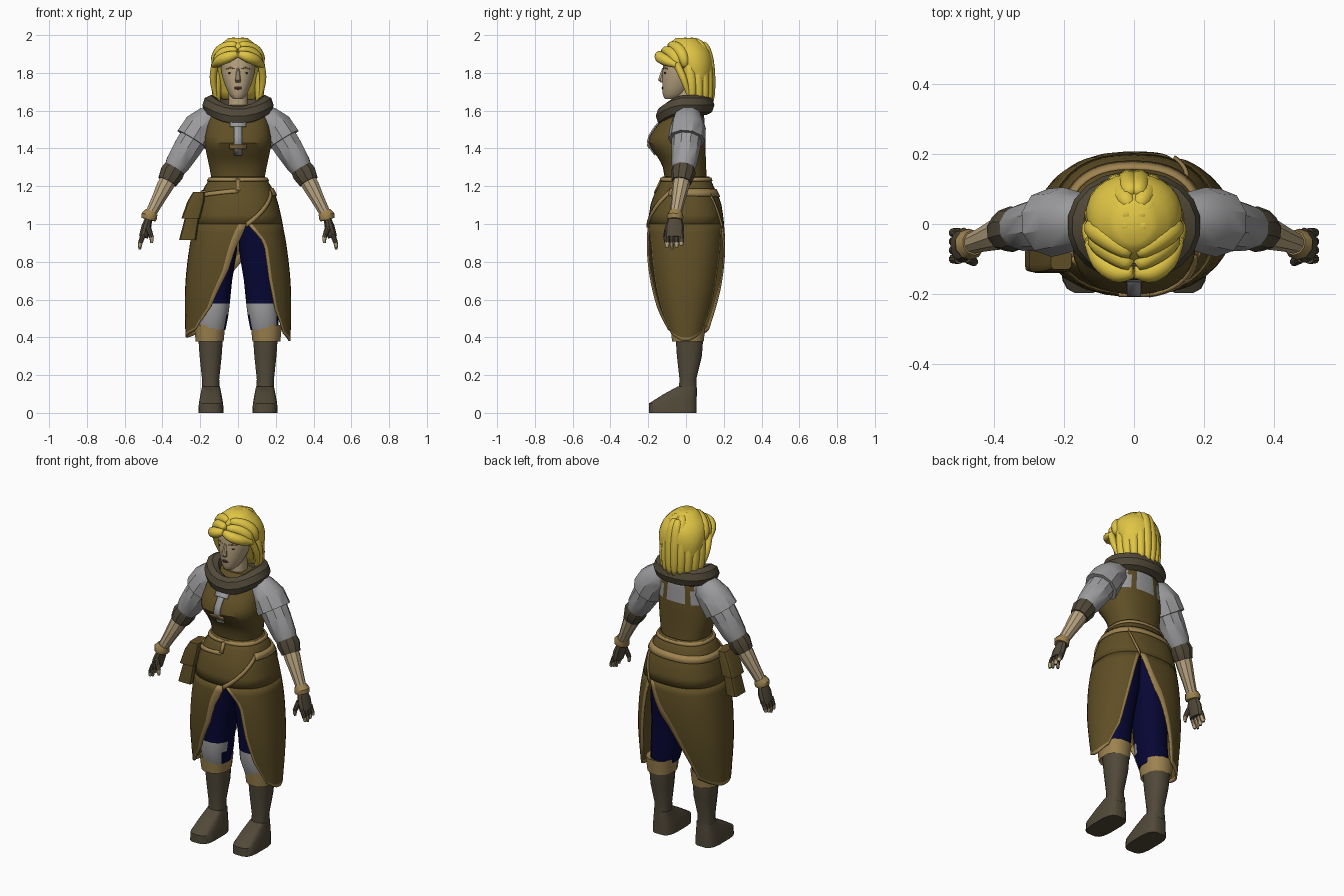
import bpy, bmesh
from math import sin, cos, pi, radians, copysign, sqrt
from mathutils import Vector

if "Cube" in bpy.data.objects:
    bpy.data.objects.remove(bpy.data.objects["Cube"])


def material(name, *rgb):
    mat = bpy.data.materials.new(name)
    mat.use_nodes = True
    mat.diffuse_color = (*rgb, 1)
    mat.node_tree.nodes["Principled BSDF"].inputs["Base Color"].default_value = (*rgb, 1)
    return mat


BROWN = material("brown leather", .115, .078, .019)
TAN = material("tan trim", .34, .225, .08)
DARK = material("dark leather", .083, .067, .041)
GREY = material("grey cloth", .33, .33, .34)
HAIR = material("yellow hair", .75, .56, .06)
SKIN = material("skin", .48, .37, .22)
NAVY = material("navy cloth", .002, .002, .035)
LIPS = material("dark red", .05, .02, .02)


def grid(name, rows, mats, wrap=True, caps=True, rule=None, mirror=False, thick=0, angle=35):
    """Skin rows of points; rule(centre, row, column) picks the material."""
    bm = bmesh.new()
    verts = [[bm.verts.new(p) for p in row] for row in rows]
    count = len(rows[0])
    for i in range(len(rows) - 1):
        for j in range(count if wrap else count - 1):
            k = (j + 1) % count
            face = bm.faces.new((verts[i][j], verts[i][k], verts[i + 1][k], verts[i + 1][j]))
            if rule:
                face.material_index = rule(face.calc_center_median(), i, j)
    if wrap and caps:
        bm.faces.new(verts[0])
        bm.faces.new(verts[-1])
    bmesh.ops.recalc_face_normals(bm, faces=bm.faces)
    mesh = bpy.data.meshes.new(name)
    bm.to_mesh(mesh)
    bm.free()
    mesh.shade_smooth()
    mesh.set_sharp_from_angle(angle=radians(angle))
    for mat in mats:
        mesh.materials.append(mat)
    part = bpy.data.objects.new(name, mesh)
    bpy.context.collection.objects.link(part)
    if thick:
        solid = part.modifiers.new("thickness", "SOLIDIFY")
        solid.thickness, solid.offset = thick, 0
    if mirror:
        part.modifiers.new("mirror", "MIRROR")


def spline(points, steps):
    """Smooth path through points of any number of values."""
    p = [Vector(q) for q in points]
    path = []
    for a, b, c, d in zip(p[:1] + p, p, p[1:], p[2:] + p[-1:]):
        for s in range(steps):
            t = s / steps
            path.append(b + ((c - a) * t + (2 * a - 5 * b + 4 * c - d) * t ** 2
                             + (3 * b - a - 3 * c + d) * t ** 3) / 2)
    return path + p[-1:]


def interp(table, z):
    """Linear lookup in vectors sorted by falling height."""
    for a, b in zip(table, table[1:]):
        if z >= b[0]:
            return a.lerp(b, min(1, max(0, (a[0] - z) / (a[0] - b[0]))))
    return table[-1]


def oval(angle, x, y, z, rx, ry, e):
    """Point on a rounded-box oval; angle 0 is the front, a quarter turn is +x."""
    def power(v):
        return copysign(abs(v) ** (2 / e), v)
    return Vector((x + rx * power(sin(angle)), y - ry * power(cos(angle)), z))


def loft(name, rings, *mats, n=16, e=2.4, dip=0, x=0, lean=0, smooth=1, **options):
    """rings: (z, y, rx, ry); dip lowers the front, lean moves x with height."""
    base = rings[0][0]
    angles = [2 * pi * (j + .5) / n for j in range(n)]
    rows = [[oval(a, x + lean * (z - base), y, z - dip * max(0, cos(a)) ** 2, rx, ry, e) for a in angles]
            for z, y, rx, ry in spline(rings, smooth)]
    grid(name, rows, mats, **options)


def tube(name, points, *mats, n=10, smooth=1, flat=1, **options):
    """points: (x, y, z, radius) along a path; flat squeezes the section."""
    path = spline(points, smooth)
    rows, side = [], Vector((0, 1, 0))
    for i, q in enumerate(path):
        along = (path[min(i + 1, len(path) - 1)] - path[max(i - 1, 0)]).to_3d().normalized()
        side = (side - along * side.dot(along)).normalized()
        other = along.cross(side) * flat
        turns = [2 * pi * j / n for j in range(n)]
        rows.append([q.to_3d() + q.w * (side * cos(a) + other * sin(a)) for a in turns])
    grid(name, rows, mats, **options)


def bead(name, x, y, z, rx, ry, rz, mat, **options):
    """Small ellipsoid for facial features."""
    turns = [radians(d) for d in range(-80, 81, 40)]
    loft(name, [(z + rz * sin(t), y, rx * cos(t), ry * cos(t)) for t in turns], mat, x=x, e=2, **options)


# Skirt surface (z, rx, ry), shared by hips, panels and trims
SKIRT = spline([(1.25, .138, .118), (1.18, .18, .15), (1.1, .21, .183), (.9, .25, .203),
                (.7, .273, .188), (.55, .276, .162), (.38, .273, .12)], 4)


def skirt(degrees, z, off=0):
    rx, ry = interp(SKIRT, z)[1:]
    return oval(radians(degrees), 0, 0, z, rx + off, ry + off, 2.4)


grid("hips", [[skirt(j * 10, 1.25 - k * .05) for j in range(36)] for k in range(6)],
     [BROWN], caps=False, thick=.01)

# Skirt panels: (z, start angle, end angle), bordered by trim
PANELS = {
    "left_skirt_panel": [(1, 9, 156), (.9, 29, 150), (.7, 33, 143), (.55, 41, 137), (.38, 64, 115)],
    "right_skirt_panel": [(1, 8, -204), (.9, 0, -193), (.75, -8, -177), (.55, -28, -157), (.4, -60, -143)],
}
across = [0, .035] + [i / 14 for i in range(1, 14)] + [.965, 1]
down = [i / 14 for i in range(14)] + [.97, 1]
for name, table in PANELS.items():
    edges = spline(table, 1)
    low = table[-1][0]
    rows = []
    for t in down:
        rows.append([])
        for u in across:
            z = 1 - t * (1 - low - .04 * (2 * u - 1) ** 2)
            start, end = interp(edges, z)[1:]
            rows[-1].append(skirt(start + (end - start) * u, z))
    borders = (0, len(across) - 2)
    grid(name, rows, [BROWN, TAN], wrap=False, thick=.01,
         rule=lambda c, i, j: int(i == len(down) - 2 or j in borders))


def ribbon(name, start, start_z, end, end_z, width, steps=12):
    """Trim band lying on the skirt surface."""
    rows = []
    for i in range(steps + 1):
        t = i / steps
        a, z = start + (end - start) * t, start_z + (end_z - start_z) * t
        rows.append([skirt(a, z + side * width / 2, .008) for side in (-1, 1)])
    grid(name, rows, [TAN], wrap=False, thick=.01)


ribbon("waist_trim", 0, 1.235, 360, 1.235, .018, steps=36)
ribbon("jacket_hem_trim", 62, 1.17, 300, 1.155, .038, steps=28)
ribbon("jacket_front_hem", 300, 1.155, 360, 1.175, .02)
ribbon("jacket_edge_trim", -2, 1.205, 2, 1.205, .06)
ribbon("wrap_trim", 7, .995, 62, 1.17, .028)
ribbon("back_wrap_trim", 156, .99, 135, 1.15, .025)

# Belt pouch on the right hip
loft("pouch_lower", [(.915, -.085, .045, .052), (1.09, -.08, .035, .045)], BROWN, x=-.267, lean=.2, e=7)
loft("pouch_flap", [(1.03, -.08, .05, .06), (1.12, -.08, .045, .058), (1.17, -.08, .03, .05)],
     BROWN, x=-.25, lean=.3, e=7)

# Bodice with the shirt showing between the back straps
TORSO = spline([(1.63, .01, .1, .07), (1.59, 0, .15, .095), (1.5, -.035, .17, .135), (1.43, -.048, .177, .152),
                (1.36, -.025, .165, .13), (1.3, -.008, .152, .115), (1.22, 0, .137, .112)], 2)
loft("bodice", TORSO, BROWN, GREY, n=32,
     rule=lambda c, i, j: int(c.y > .02 and c.z > 1.48 and not .05 < abs(c.x) < .1))


def plate(name, half, low, high, mat, off=.005):
    """Thin panel lying on the front of the bodice."""
    rows = []
    for k in range(6):
        z = low + (high - low) * k / 5
        y, rx, ry = interp(TORSO, z)[1:]
        rows.append([(x, y - ry - off, z) for x in (-half, half)])
    grid(name, rows, [mat], wrap=False, thick=.008)


plate("shirt_placket", .02, 1.365, 1.54, GREY)
plate("shirt_neck", .042, 1.515, 1.545, GREY)
plate("chest_strap", .045, 1.4, 1.42, TAN, off=.01)

# Cowl collar: an oval ring that dips at the front
turns = [radians(d) for d in range(0, 361, 45)]
loft("cowl", [(1.63 + .053 * sin(t), -.005, .145 + .046 * cos(t), .115 + .042 * cos(t)) for t in turns],
     DARK, n=20, e=2.1, dip=.06, caps=False)

# Head and face
loft("neck", [(1.55, .01, .06, .055), (1.61, 0, .05, .05), (1.73, 0, .05, .05)], SKIN)
loft("head", [(1.662, -.08, .024, .032), (1.69, -.06, .05, .064), (1.77, -.03, .082, .097),
              (1.83, -.02, .091, .103), (1.9, -.01, .093, .105), (1.96, 0, .06, .07)],
     SKIN, n=20, e=2.1, smooth=2)
loft("nose", [(1.748, -.12, .015, .012), (1.762, -.128, .016, .022), (1.825, -.115, .008, .012)],
     SKIN, n=8, e=2)
bead("lips", 0, -.122, 1.72, .023, .007, .011, LIPS)
bead("eye", .037, -.11, 1.8, .018, .007, .007, LIPS, mirror=True)
tube("eyebrow", [(.015, -.118, 1.822, .005), (.04, -.11, 1.828, .006), (.064, -.094, 1.82, .003)],
     TAN, mirror=True)

# Hair: a cap under locks that sweep down from the parting
loft("hair_cap", [(1.66, .07, .09, .045), (1.82, .045, .135, .1), (1.92, .01, .12, .115), (1.985, 0, .05, .055)],
     HAIR, n=24, e=2, smooth=3, angle=80)
LOCKS = 7
for i in range(LOCKS):
    share = i / (LOCKS - 1)
    root_y = -.12 + .2 * share
    root = Vector((.008, root_y, 1.83 + .14 * sqrt(1 - (root_y / .155) ** 2)))
    hem = 1.83 if i < 2 else 1.64
    tip = oval(radians(65 + 107 * share), 0, .01, hem, .13, .122, 2)
    path = []
    for k in range(13):
        s = k / 12
        point = root.lerp(tip, sin(s * pi / 2))
        point.z = hem + (root.z - hem) * cos(s * pi / 2)
        point.x *= 1 - .15 * s ** 4
        path.append((*point, .012 + .021 * sqrt(sin(pi * s) + .01)))
    tube(f"hair_lock_{i + 1}", path, HAIR, mirror=True, angle=80)
tube("hair_fringe", [(.004, -.138, 1.9, .018), (.05, -.137, 1.885, .03), (.095, -.105, 1.865, .029),
                     (.13, -.05, 1.84, .014)], HAIR, smooth=4, mirror=True, angle=80)
tube("hair_side_strand", [(.122, -.05, 1.85, .02), (.132, -.01, 1.76, .018), (.115, .02, 1.66, .007)],
     HAIR, smooth=4, mirror=True, angle=80)

# Arms: every piece is a stretch of one axis from shoulder to knuckles
ARM = [Vector(p) for p in ((.1, .01, 1.6), (.2, .01, 1.51), (.35, -.015, 1.27), (.47, -.058, 1.04), (.5, -.062, .93))]


def limb(name, stations, mat, **options):
    """stations: (position along the arm axis, radius)."""
    points = []
    for t, radius in stations:
        i = min(int(t), len(ARM) - 2)
        points.append((*ARM[i].lerp(ARM[i + 1], t - i), radius))
    tube(name, points, mat, mirror=True, **options)


limb("sleeve", [(.5, .075), (1, .082), (1.45, .077), (1.8, .068), (2, .052)], GREY)
limb("shoulder_guard", [(0, .05), (.5, .08), (1, .095), (1.27, .098)], GREY)
limb("elbow_band", [(1.85, .058), (2, .066), (2.2, .054)], DARK)
limb("forearm", [(2, .046), (2.3, .046), (2.65, .036), (3, .029)], SKIN)
limb("wrist_band", [(2.9, .036), (3, .045), (3.15, .04)], TAN)
limb("glove", [(3, .034), (3.5, .05), (4, .047)], DARK, flat=.55)
for i in range(4):
    y = -.1 + .025 * i
    tube(f"finger_{i + 1}", [(.5, y, .945, .014), (.517, y, .9, .013), (.52, y, .866 + .01 * abs(i - 1), .007)],
         DARK, SKIN, smooth=2, rule=lambda c, i, j: int(c.z < .91), mirror=True)
tube("thumb", [(.478, -.095, .985, .016), (.458, -.108, .93, .013), (.458, -.105, .9, .007)],
     DARK, SKIN, smooth=2, rule=lambda c, i, j: int(c.z < .93), mirror=True)

# Legs: trousers with grey knee patches, cuffs and boots
loft("trouser_leg", [(.44, 0, .075, .08), (.52, -.01, .084, .096), (.58, -.01, .086, .092), (.7, -.005, .088, .1),
                     (.85, 0, .1, .112), (1.06, 0, .09, .12)], NAVY, GREY, x=.14, lean=-.085,
     rule=lambda c, i, j: int(c.z < .58 and c.y < -.045), mirror=True)
loft("boot_cuff", [(.4, .01, .06, .07), (.378, .01, .076, .086), (.465, .01, .085, .096), (.455, .01, .07, .08)],
     TAN, x=.15, n=12, mirror=True)
loft("boot_shaft", [(.1, .01, .048, .05), (.18, .01, .047, .046), (.3, .018, .06, .068), (.41, .018, .068, .076)],
     DARK, x=.145, n=12, mirror=True)
loft("boot_foot", [(0, -.07, .068, .128), (.05, -.07, .065, .128), (.1, -.03, .056, .088), (.14, .006, .048, .05)],
     DARK, x=.143, e=3.5, mirror=True)
